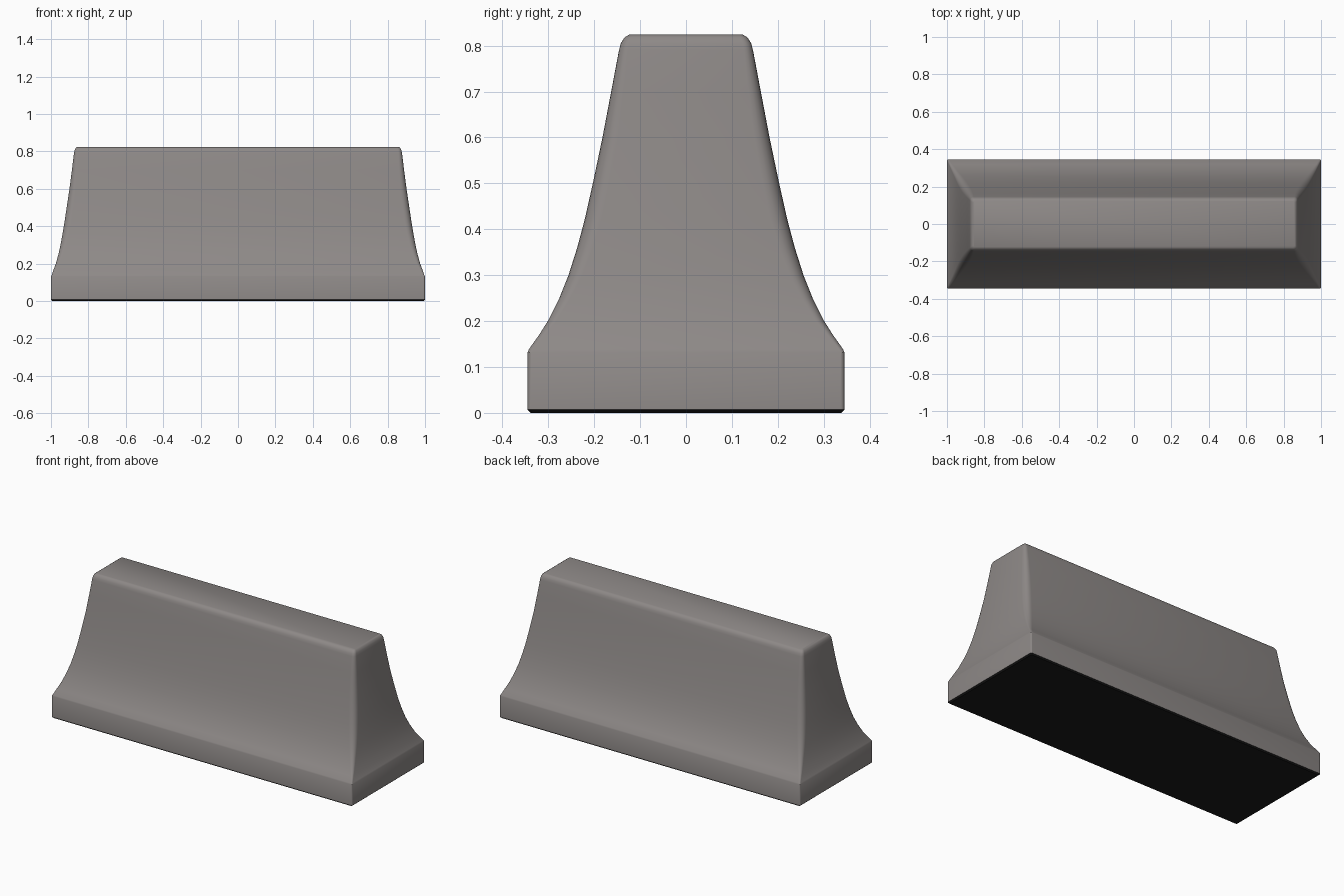
import bpy, bmesh, math

cube = bpy.data.objects.get("Cube")
if cube:
    bpy.data.objects.remove(cube, do_unlink=True)


def material(name, color):
    mat = bpy.data.materials.new(name)
    mat.use_nodes = True
    mat.diffuse_color = color
    mat.node_tree.nodes["Principled BSDF"].inputs["Base Color"].default_value = color
    return mat


def rounded_ring(bm, z, hx, hy, r, steps=5):
    """One horizontal rounded-rectangle section."""
    verts = []
    for quarter, (sx, sy) in enumerate(((1, 1), (-1, 1), (-1, -1), (1, -1))):
        for i in range(steps + 1):
            a = (quarter + i / steps) * math.pi / 2
            verts.append(bm.verts.new((sx * (hx - r) + r * math.cos(a),
                                       sy * (hy - r) + r * math.sin(a), z)))
    return verts


# Sections from the ground up: height, half length, half width, corner radius
sections = [
    (0.0, 0.992, 0.338, 0.006),
    (0.007, 1.0, 0.345, 0.008),
    (0.132, 1.0, 0.345, 0.008),
    (0.139, 0.996, 0.342, 0.009),
    (0.17, 0.985, 0.32, 0.012),
    (0.2, 0.974, 0.301, 0.018),
    (0.25, 0.96, 0.276, 0.024),
    (0.3, 0.949, 0.256, 0.03),
    (0.36, 0.938, 0.237, 0.034),
    (0.42, 0.928, 0.221, 0.036),
    (0.5, 0.916, 0.203, 0.036),
    (0.6, 0.901, 0.182, 0.033),
    (0.7, 0.888, 0.163, 0.027),
    (0.79, 0.877, 0.146, 0.02),
    (0.805, 0.874, 0.142, 0.018),
    (0.818, 0.868, 0.134, 0.015),
    (0.824, 0.859, 0.124, 0.01),
]

# Flared barrier block lofted through the sections
bm = bmesh.new()
rings = [rounded_ring(bm, *s) for s in sections]
for low, high in zip(rings, rings[1:]):
    n = len(low)
    for i in range(n):
        j = (i + 1) % n
        bm.faces.new((low[i], low[j], high[j], high[i]))
bm.faces.new(rings[-1])
bm.faces.new(rings[0][::-1])
bmesh.ops.recalc_face_normals(bm, faces=bm.faces)

# Dark underside, including its small bevel
for face in bm.faces:
    face.material_index = int(max(v.co.z for v in face.verts) < 0.01)

mesh = bpy.data.meshes.new("barrier_block")
bm.to_mesh(mesh)
bm.free()
mesh.materials.append(material("concrete grey", (0.27, 0.25, 0.243, 1)))
mesh.materials.append(material("underside black", (0.01, 0.01, 0.01, 1)))

block = bpy.data.objects.new("barrier_block", mesh)
bpy.context.collection.objects.link(block)
bpy.context.view_layer.objects.active = block
block.select_set(True)
bpy.ops.object.shade_smooth_by_angle(angle=math.radians(32))
